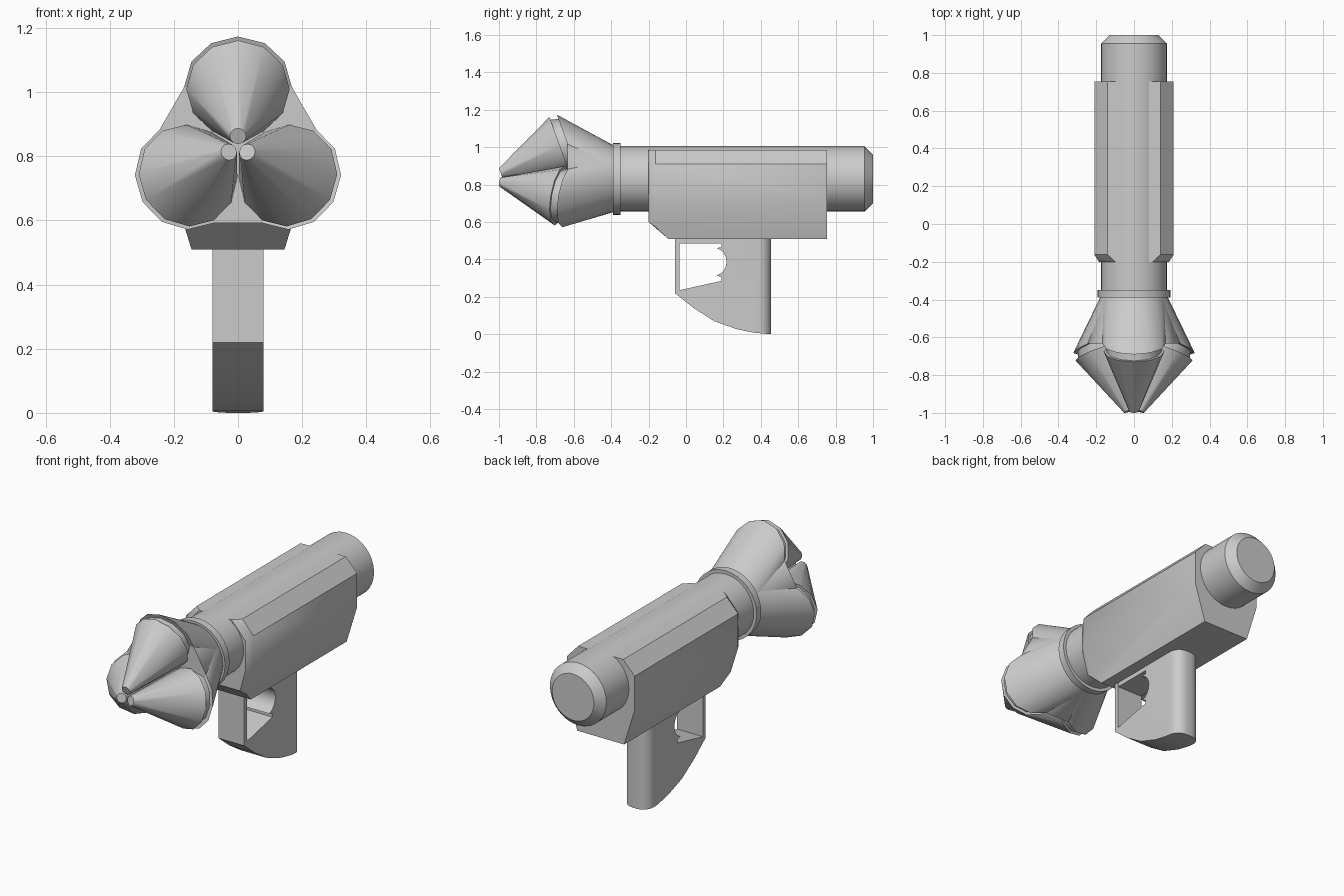
import bpy, bmesh
from math import sin, cos, radians, tau
from mathutils import Vector

if "Cube" in bpy.data.objects:
    bpy.data.objects.remove(bpy.data.objects["Cube"])

AXIS_Z = 0.83
TILT = radians(20)


def finish(name, bm, angle=35):
    bmesh.ops.recalc_face_normals(bm, faces=bm.faces)
    me = bpy.data.meshes.new(name)
    bm.to_mesh(me)
    bm.free()
    ob = bpy.data.objects.new(name, me)
    bpy.context.collection.objects.link(ob)
    bpy.ops.object.select_all(action='DESELECT')
    ob.select_set(True)
    bpy.context.view_layer.objects.active = ob
    bpy.ops.object.shade_smooth_by_angle(angle=radians(angle))
    return ob


def hull(name, points):
    """Convex solid around a set of cross-sections."""
    bm = bmesh.new()
    vs = [bm.verts.new(p) for p in points]
    res = bmesh.ops.convex_hull(bm, input=vs)
    junk = {g for g in res["geom_interior"] + res["geom_unused"]
            if isinstance(g, bmesh.types.BMVert)}
    bmesh.ops.delete(bm, geom=list(junk), context='VERTS')
    bmesh.ops.dissolve_limit(bm, angle_limit=radians(0.5),
                             verts=bm.verts, edges=bm.edges)
    return finish(name, bm)


def ring(y, r, n=32):
    return [Vector((r * cos(tau * i / n), y, AXIS_Z + r * sin(tau * i / n)))
            for i in range(n)]


def disc(k, y, dist, r, arc=range(12)):
    """Twelve-sided tilted circle of lobe k around the barrel axis."""
    a = radians(90 + 120 * k)
    u, f = Vector((cos(a), 0, sin(a))), Vector((0, -1, 0))
    v = u * cos(TILT) + f * sin(TILT)
    w = f.cross(u)
    c = Vector((0, y, AXIS_Z)) + u * dist
    return [c + r * (cos(tau * i / 12) * v + sin(tau * i / 12) * w) for i in arc]


def section(y, half):
    return [Vector((s * x, y, z)) for x, z in half for s in (-1, 1)]


# Barrel and collar
hull("barrel", ring(-0.40, 0.175) + ring(0.955, 0.175) + ring(1.0, 0.13))
hull("collar", ring(-0.39, 0.193) + ring(-0.35, 0.193))

# Flared three-lobe muzzle with warheads
web = ring(-0.38, 0.175)
for k in range(3):
    rim = disc(k, -0.633, 0.186, 0.168)
    hull(f"muzzle_lobe_{k}", ring(-0.38, 0.175) + rim)
    hull(f"warhead_neck_{k}", disc(k, -0.62, 0.186, 0.145) + disc(k, -0.69, 0.178, 0.145))
    hull(f"warhead_cone_{k}", disc(k, -0.675, 0.180, 0.161) + disc(k, -0.991, 0.033, 0.026))
    web += disc(k, -0.633, 0.186, 0.168, range(3, 10))
hull("muzzle_web", web)

# Receiver housing, chamfered at the front
upper = [(0.14, 0.985), (0.21, 0.91), (0.21, 0.72)]
hull("housing",
     section(-0.20, [(0.10, 0.985), (0.186, 0.89), (0.186, 0.72), (0.152, 0.60)])
     + section(-0.162, upper + [(0.164, 0.572)])
     + section(-0.095, upper + [(0.145, 0.51)])
     + section(0.755, upper + [(0.145, 0.51)]))

# Grip with trigger guard: side profile (y, z) open at the top
arc = [(0.14 + 0.077 * cos(radians(t)), 0.387 + 0.077 * sin(radians(t)))
       for t in range(-72, 73, 18)]
profile = ([(-0.06, 0.52), (-0.06, 0.22), (0.04, 0.14), (0.15, 0.07),
            (0.27, 0.027), (0.36, 0.008), (0.455, 0.0), (0.455, 0.52), (0.19, 0.52),
            (0.19, 0.465)] + arc[::-1]
           + [(0.19, 0.305), (0.19, 0.285), (-0.035, 0.235), (-0.035, 0.52)])
bm = bmesh.new()
face = bm.faces.new([bm.verts.new((-0.08, y, z)) for y, z in profile])
out = bmesh.ops.extrude_face_region(bm, geom=[face], use_keep_orig=True)
bmesh.ops.translate(bm, vec=(0.16, 0, 0),
                    verts=[g for g in out["geom"] if isinstance(g, bmesh.types.BMVert)])
back = [e for e in bm.edges if all(v.co.y > 0.45 for v in e.verts)
        and abs(e.verts[0].co.z - e.verts[1].co.z) > 0.3]
bmesh.ops.bevel(bm, geom=back, offset=0.065, segments=6, profile=0.5, affect='EDGES')
finish("grip", bm)

# Strip closing the trigger guard under the housing
hull("guard_top", section(-0.055, [(0.079, 0.485), (0.079, 0.52)])
     + section(0.22, [(0.079, 0.485), (0.079, 0.52)]))
